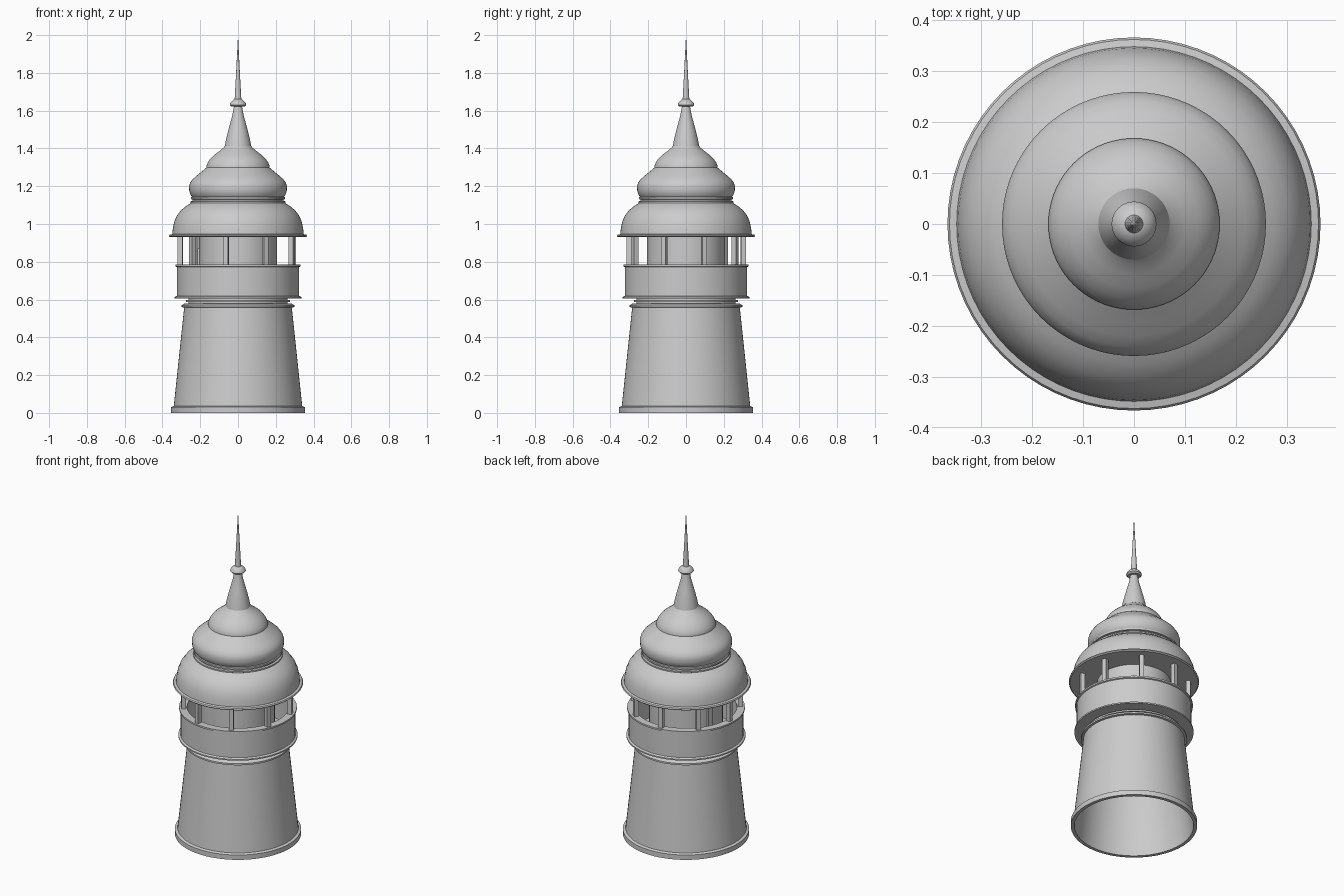
import bpy, bmesh
from math import sin, cos, pi, radians
from mathutils import Matrix

SEG = 72


def finish(name, bm, angle=30):
    bmesh.ops.remove_doubles(bm, verts=bm.verts, dist=1e-5)
    bmesh.ops.recalc_face_normals(bm, faces=bm.faces)
    me = bpy.data.meshes.new(name)
    bm.to_mesh(me)
    bm.free()
    ob = bpy.data.objects.new(name, me)
    bpy.context.collection.objects.link(ob)
    bpy.ops.object.select_all(action='DESELECT')
    ob.select_set(True)
    bpy.context.view_layer.objects.active = ob
    bpy.ops.object.shade_smooth_by_angle(angle=radians(angle))
    return ob


def lathe(name, profile, closed=False, seg=SEG):
    """Revolve (radius, height) points around z."""
    bm = bmesh.new()
    vs = [bm.verts.new((r, 0, z)) for r, z in profile]
    pairs = list(zip(vs, vs[1:])) + ([(vs[-1], vs[0])] if closed else [])
    edges = [bm.edges.new(p) for p in pairs]
    bmesh.ops.spin(bm, geom=vs + edges, axis=(0, 0, 1), cent=(0, 0, 0),
                   angle=2 * pi, steps=seg, use_duplicate=False)
    return finish(name, bm)


def radial_boxes(name, angles, radius, size, z0):
    """Boxes placed round the axis; angle 0 is the front, 90 is +x."""
    bm = bmesh.new()
    for a in angles:
        t = radians(a)
        m = (Matrix.Translation((radius * sin(t), -radius * cos(t), z0 + size[2] / 2))
             @ Matrix.Rotation(t, 4, 'Z') @ Matrix.Diagonal((*size, 1)))
        bmesh.ops.create_cube(bm, size=1, matrix=m)
    return finish(name, bm)


# Hollow tapering tower with foot band and top mouldings
lathe("tower_wall", [
    (0.335, 0), (0.355, 0), (0.355, 0.03), (0.34, 0.036), (0.285, 0.558),
    (0.298, 0.56), (0.298, 0.57), (0.285, 0.578), (0.262, 0.58), (0.262, 0.61),
    (0.25, 0.61), (0.27, 0.55)], closed=True)

# Balcony: flared bottom ring, parapet, rim and floor
lathe("balcony", [
    (0.0, 0.605), (0.315, 0.605), (0.335, 0.606), (0.335, 0.614), (0.324, 0.62),
    (0.324, 0.772), (0.331, 0.775), (0.331, 0.785), (0.286, 0.785),
    (0.286, 0.625), (0.0, 0.625)])
lathe("neck_ring", [
    (0.262, 0.588), (0.275, 0.588), (0.275, 0.598), (0.262, 0.598)], closed=True)

# Inner room and gallery posts
lathe("inner_room", [(0.207, 0.62), (0.207, 0.94)])
radial_boxes("gallery_posts", [-12 + 40 * i for i in range(9)],
             0.306, (0.026, 0.026, 0.16), 0.78)
radial_boxes("short_post", [254], 0.208, (0.03, 0.02, 0.25), 0.62)

# Lower dome with overhanging eave
lathe("lower_roof", [
    (0.0, 0.93), (0.36, 0.93), (0.366, 0.936), (0.362, 0.943), (0.348, 0.946),
    (0.345, 0.975), (0.338, 1.01), (0.325, 1.042), (0.303, 1.072),
    (0.275, 1.095), (0.25, 1.11), (0.0, 1.11)])

# Moulded collar between the domes
lathe("roof_collar", [
    (0.24, 1.105), (0.252, 1.112), (0.252, 1.12), (0.24, 1.122), (0.24, 1.13),
    (0.25, 1.132), (0.25, 1.142), (0.242, 1.145)])

# Middle bulbous roof
lathe("middle_roof", [
    (0.0, 1.143), (0.243, 1.143), (0.252, 1.155), (0.258, 1.175), (0.259, 1.2),
    (0.254, 1.217), (0.241, 1.236), (0.22, 1.255), (0.195, 1.275),
    (0.165, 1.3), (0.0, 1.3)])

# Upper cap
lathe("upper_roof", [
    (0.0, 1.298), (0.168, 1.298), (0.168, 1.306), (0.16, 1.325), (0.147, 1.345),
    (0.127, 1.365), (0.1, 1.385), (0.078, 1.403), (0.068, 1.415), (0.0, 1.415)])

# Flared spire
lathe("spire", [
    (0.0, 1.413), (0.07, 1.413), (0.063, 1.45), (0.053, 1.49), (0.041, 1.535),
    (0.03, 1.575), (0.021, 1.625)], seg=48)

# Knob and needle finial
lathe("spire_knob", [
    (0.0, 1.622), (0.036, 1.622), (0.044, 1.63), (0.041, 1.641), (0.032, 1.651),
    (0.02, 1.66), (0.0, 1.664)], seg=40)
lathe("finial", [(0.018, 1.655), (0.011, 1.78), (0.005, 1.9), (0.0, 2.0)], seg=24)
